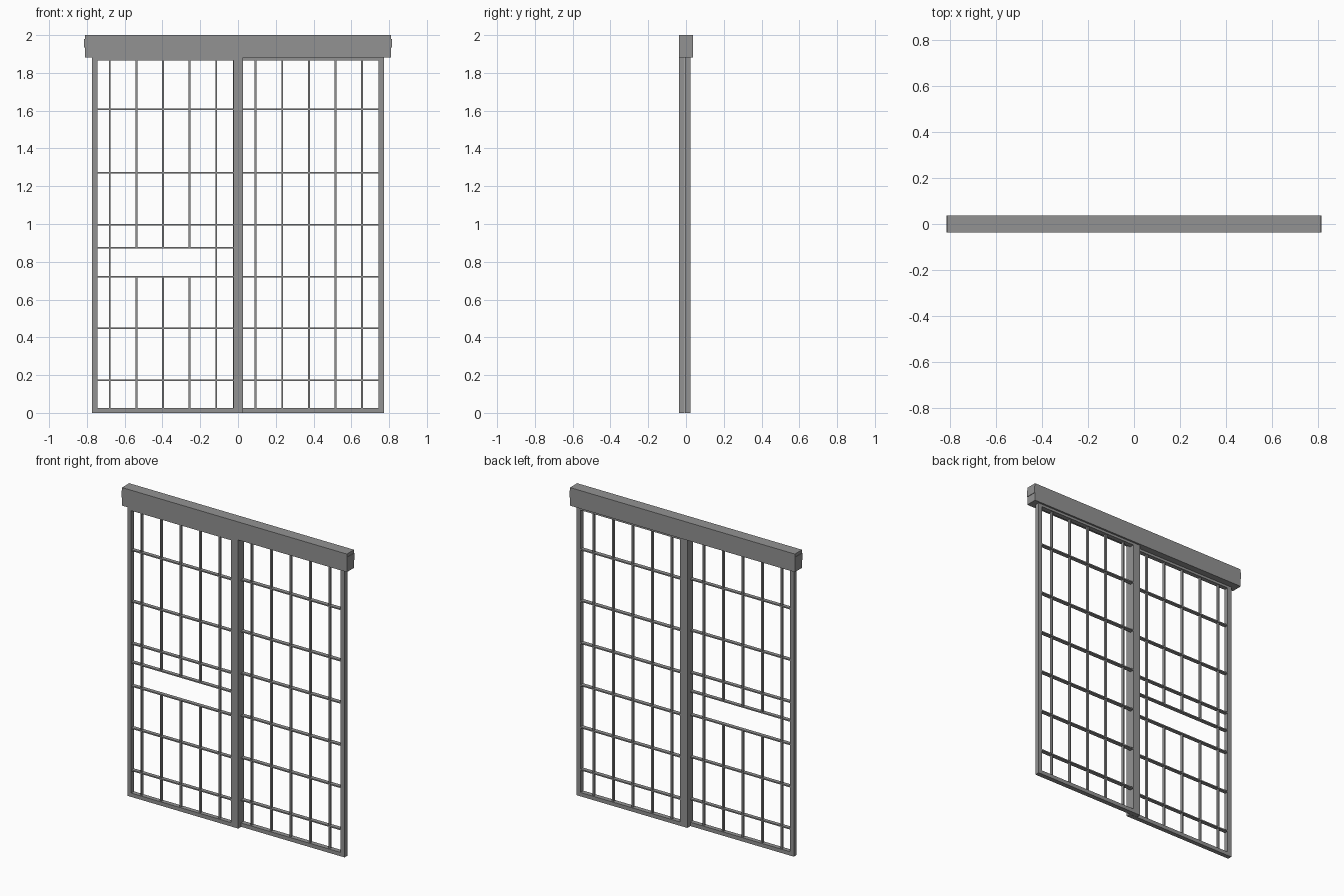
import bpy

if "Cube" in bpy.data.objects:
    bpy.data.objects.remove(bpy.data.objects["Cube"])


GREY = bpy.data.materials.new("mid grey metal")
GREY.diffuse_color = (0.29, 0.29, 0.29, 1.0)
GREY.use_nodes = True
GREY.node_tree.nodes["Principled BSDF"].inputs["Base Color"].default_value = GREY.diffuse_color


def boxes(name, items):
    """One object made of boxes given as (x0, x1, y0, y1, z0, z1)."""
    verts, faces = [], []
    for x0, x1, y0, y1, z0, z1 in items:
        b = len(verts)
        verts += [(x, y, z) for z in (z0, z1)
                  for x, y in ((x0, y0), (x1, y0), (x1, y1), (x0, y1))]
        faces += [(b + 3, b + 2, b + 1, b), (b + 4, b + 5, b + 6, b + 7)]
        faces += [(b + i, b + (i + 1) % 4, b + 4 + (i + 1) % 4, b + 4 + i)
                  for i in range(4)]
    me = bpy.data.meshes.new(name)
    me.from_pydata(verts, [], faces)
    me.materials.append(GREY)
    ob = bpy.data.objects.new(name, me)
    bpy.context.collection.objects.link(ob)
    return ob


HALF_H, HALF_V = 0.004, 0.005     # half widths of cross bars and uprights
ROWS = [0.172, 0.447, 0.722, 0.997, 1.272, 1.607]


def door(name, x0, x1, left_w, right_w, y0, y1, columns, rows, gap=None):
    top, rail, head = 1.882, 0.025, 1.866
    a, b = x0 + left_w, x1 - right_w
    ym = (y0 + y1) / 2
    # outer frame
    boxes(name + "_frame", [
        (x0, a, y0, y1, 0, top), (b, x1, y0, y1, 0, top),
        (a, b, y0, y1, 0, rail), (a, b, y0, y1, head, top)])
    # deep cross bars
    boxes(name + "_cross_bars", [
        (a, b, y0 + 0.002, y1 - 0.002, z - HALF_H, z + HALF_H) for z in rows])
    # uprights, the middle ones broken at the pull opening
    bars = []
    for i, x in enumerate(columns):
        spans = [(rail, head)]
        if gap and 0 < i < len(columns) - 1:
            spans = [(rail, gap[0]), (gap[1], head)]
        bars += [(x - HALF_V, x + HALF_V, ym - 0.008, ym + 0.008, s, e)
                 for s, e in spans]
    boxes(name + "_uprights", bars)


# two sliding doors, front left and rear right
door("left_door", -0.773, 0.027, 0.028, 0.052, -0.036, -0.007,
     [-0.679 + 0.141 * i for i in range(5)], ROWS + [0.875], (0.722, 0.875))
door("right_door", -0.027, 0.773, 0.052, 0.028, -0.006, 0.025,
     [0.093 + 0.141 * i for i in range(5)], ROWS)

# header beam with a thin end plate on both sides
boxes("header", [(-0.811, 0.811, -0.037, 0.037, 1.882, 2.0)])
boxes("header_end_plates", [
    (s * 0.812 - 0.002, s * 0.812 + 0.002, -0.037, 0.037, 1.935, 1.98)
    for s in (-1, 1)])
